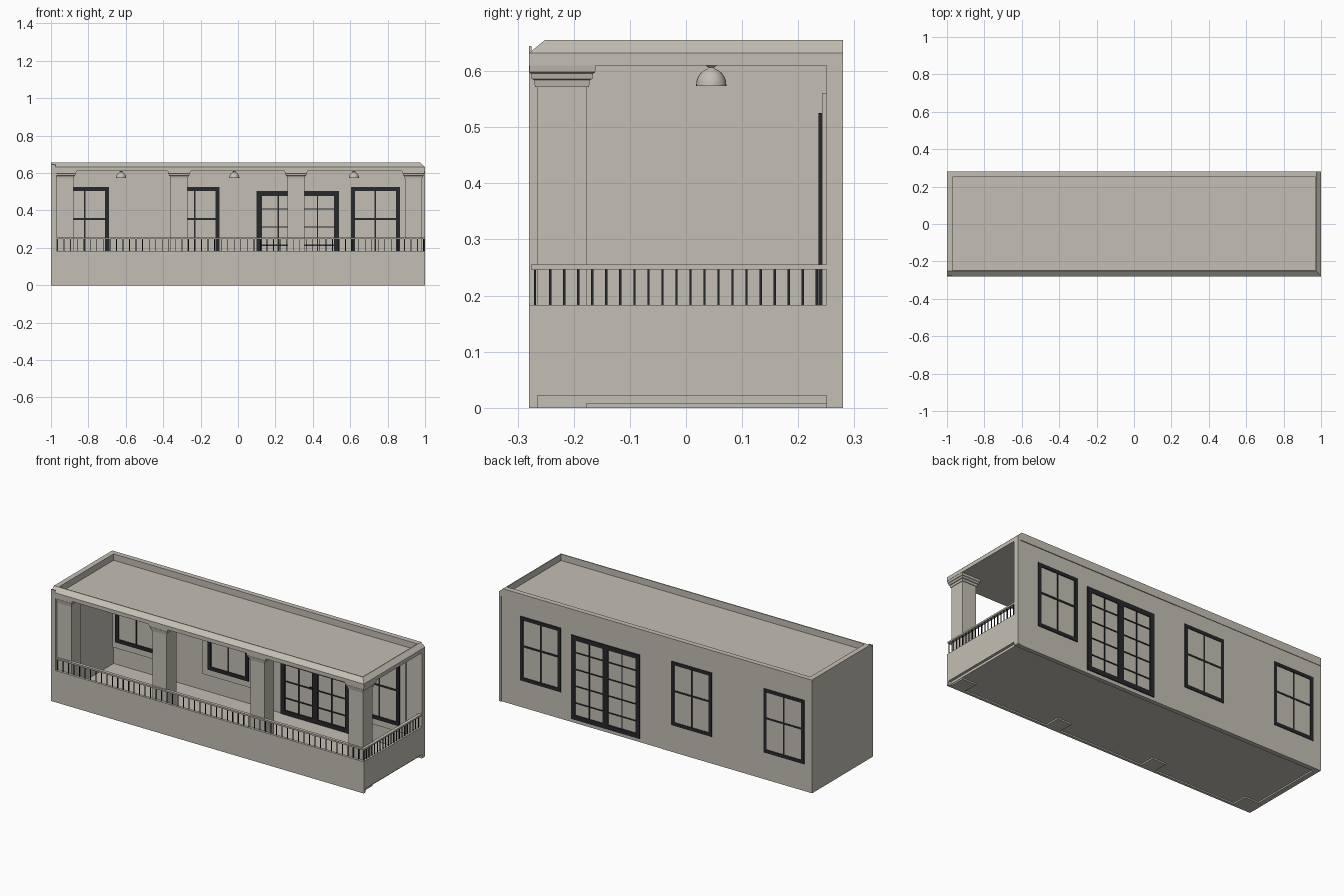
import bpy, bmesh, math

if "Cube" in bpy.data.objects:
    bpy.data.objects.remove(bpy.data.objects["Cube"])

def material(name, rgb):
    m = bpy.data.materials.new(name)
    m.diffuse_color = (*rgb, 1)
    m.use_nodes = True
    m.node_tree.nodes["Principled BSDF"].inputs["Base Color"].default_value = m.diffuse_color
    return m

STONE = material("warm_stone", (0.552, 0.521, 0.451))
DARK = material("dark_metal", (0.02, 0.021, 0.024))

def finish(name, bm, mat):
    bmesh.ops.recalc_face_normals(bm, faces=bm.faces)
    me = bpy.data.meshes.new(name)
    bm.to_mesh(me)
    bm.free()
    me.materials.append(mat)
    ob = bpy.data.objects.new(name, me)
    bpy.context.collection.objects.link(ob)
    return ob

def rect(x0, x1, y0, y1, z):
    return [(x0, y0, z), (x1, y0, z), (x1, y1, z), (x0, y1, z)]

def add_loft(bm, rings):
    """Joins stacked rings of points and caps both ends."""
    vs = [[bm.verts.new(p) for p in r] for r in rings]
    n = len(vs[0])
    for a, b in zip(vs, vs[1:]):
        for i in range(n):
            bm.faces.new((a[i], a[(i + 1) % n], b[(i + 1) % n], b[i]))
    bm.faces.new(vs[0][::-1])
    bm.faces.new(vs[-1])

def boxes(name, mat, items):
    """items are (x0, x1, y0, y1, z0, z1)."""
    bm = bmesh.new()
    for x0, x1, y0, y1, z0, z1 in items:
        add_loft(bm, [rect(x0, x1, y0, y1, z0), rect(x0, x1, y0, y1, z1)])
    return finish(name, bm, mat)

# Openings in the back wall: x0, x1, z0, z1
windows = [(-0.95, -0.69, 0.155, 0.525), (-0.36, -0.10, 0.155, 0.525),
           (0.605, 0.865, 0.155, 0.525)]
door = (0.10, 0.54, 0.02, 0.505)

# Shell: floor, walls and parapets
boxes("floor", STONE, [(-0.985, 0.985, -0.27, 0.26, 0.008, 0.022)])
boxes("back_wall", STONE, [(-1, -0.045, 0.25, 0.277, 0, 0.61),
                           (-0.045, 0.99, 0.25, 0.275, 0, 0.61)])
boxes("left_wall", STONE, [(-1, -0.97, -0.28, 0.277, 0, 0.61),
                           (-1, -0.975, -0.28, -0.275, 0.61, 0.645)])
boxes("front_parapet", STONE, [(-0.99, 1, -0.28, -0.265, 0, 0.183)])
boxes("right_parapet", STONE, [(0.985, 1, -0.28, 0.28, 0.022, 0.183)])
boxes("right_wall_end", STONE, [(0.985, 1, 0.25, 0.28, 0, 0.61)])

# Roof with a raised rim, chamfered on the front and right
bm = bmesh.new()
add_loft(bm, [rect(-1, 1, -0.28, 0.28, 0.61),
              rect(-1, 1, -0.28, 0.28, 0.632),
              rect(-1, 0.975, -0.252, 0.28, 0.655),
              rect(-0.97, 0.97, -0.246, 0.25, 0.655),
              rect(-0.97, 0.97, -0.246, 0.25, 0.618)])
finish("roof", bm, STONE)

# Columns with flared capitals
CY = -0.221
for i, cx in enumerate((-0.925, -0.315, 0.31, 0.938)):
    boxes(f"column_{i+1}", STONE,
          [(cx - 0.045, cx + 0.045, -0.265, -0.177, 0, 0.61)])
    bm = bmesh.new()
    rings = []
    for h, z in ((0.048, 0.572), (0.050, 0.584), (0.054, 0.586), (0.056, 0.596),
                 (0.059, 0.598), (0.061, 0.611)):
        rings.append(rect(cx - h, cx + h, max(CY - h, -0.279), CY + h, z))
    add_loft(bm, rings)
    finish(f"capital_{i+1}", bm, STONE)

# Balustrades on the front and right
boxes("handrail", STONE, [(-0.97, 0.999, -0.276, -0.258, 0.246, 0.255),
                          (0.98, 0.999, -0.258, 0.25, 0.246, 0.255)])
T = 0.002
bars = []
for i in range(57):
    x = -0.965 + i * 0.035
    bars.append((x - T, x + T, -0.269 - T, -0.269 + T, 0.183, 0.247))
for i in range(1, 21):
    y = -0.267 + i * 0.025
    bars.append((0.99 - T, 0.99 + T, y - T, y + T, 0.183, 0.247))
boxes("balusters", DARK, bars)

def frame(x0, x1, z0, z1, w, y0, y1):
    return [(x0, x0 + w, y0, y1, z0, z1), (x1 - w, x1, y0, y1, z0, z1),
            (x0 + w, x1 - w, y0, y1, z1 - w, z1),
            (x0 + w, x1 - w, y0, y1, z0, z0 + w)]

# Sash windows, seen from both sides of the wall
for i, (x0, x1, z0, z1) in enumerate(windows):
    m, c = (z0 + z1) / 2 + 0.015, (x0 + x1) / 2
    boxes(f"window_surround_{i+1}", STONE,
          [(max(x0 - 0.036, -0.975), x1 + 0.036, 0.242, 0.252, z0 - 0.036, z1 + 0.036)])
    parts = frame(x0, x1, z0, z1, 0.02, 0.236, 0.28)
    parts += [(x0 + 0.02, x1 - 0.02, 0.239, 0.279, m - 0.005, m + 0.005),
              (c - 0.004, c + 0.004, 0.239, 0.279, z0 + 0.02, z1 - 0.02)]
    boxes(f"window_frame_{i+1}", DARK, parts)

# Double glazed door
x0, x1, z0, z1 = door
c = (x0 + x1) / 2
parts = frame(x0, x1, z0, z1, 0.027, 0.243, 0.28)
parts.append((c - 0.018, c + 0.018, 0.243, 0.28, z0, z1))
for s in (-1, 1):
    mx = c + s * 0.105
    parts.append((mx - 0.003, mx + 0.003, 0.245, 0.279, z0, z1))
for k in range(1, 5):
    z = z0 + k * (z1 - z0) / 5
    parts.append((x0, x1, 0.245, 0.279, z - 0.003, z + 0.003))
boxes("door_frame", DARK, parts)
boxes("door_handle", DARK, [(c - 0.03, c - 0.01, 0.236, 0.245, 0.216, 0.227)])

# Dome ceiling lamps
profile = [(0.027, 0.573)]
profile += [(0.027 * math.cos(a), 0.575 + 0.03 * math.sin(a))
            for a in [math.radians(d) for d in range(0, 76, 15)]]
profile += [(0.005, 0.606), (0.011, 0.611)]
for i, lx in enumerate((-0.625, -0.02, 0.62)):
    bm = bmesh.new()
    add_loft(bm, [[(lx + r * math.cos(k * math.tau / 24),
                    0.045 + r * math.sin(k * math.tau / 24), z) for k in range(24)]
                  for r, z in profile])
    ob = finish(f"ceiling_lamp_{i+1}", bm, STONE)
    bpy.ops.object.select_all(action='DESELECT')
    ob.select_set(True)
    bpy.context.view_layer.objects.active = ob
    bpy.ops.object.shade_smooth_by_angle(angle=math.radians(35))
